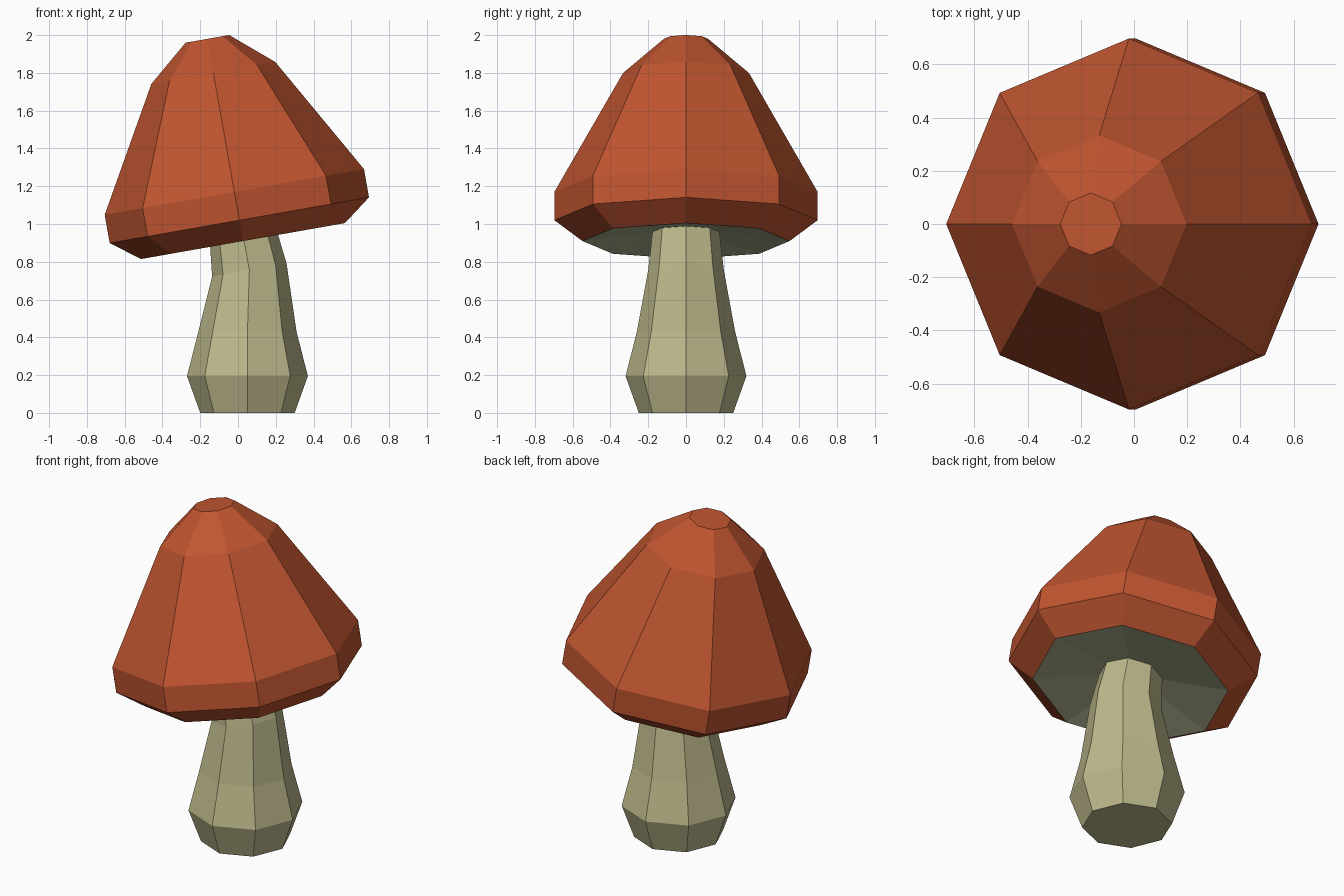
import bpy, bmesh, math
from mathutils import Matrix, Vector

if "Cube" in bpy.data.objects:
    bpy.data.objects.remove(bpy.data.objects["Cube"])

SIDES = 8
TILT = math.radians(-10)


def material(name, color):
    m = bpy.data.materials.new(name)
    m.diffuse_color = (*color, 1)
    m.use_nodes = True
    m.node_tree.nodes["Principled BSDF"].inputs["Base Color"].default_value = m.diffuse_color
    return m


def loft(name, rings, mat, cap_first=False, cap_last=False):
    """Skin octagonal rings given as (centre x, centre z, radius, tilt about y)."""
    bm = bmesh.new()
    loops = []
    for cx, cz, r, tilt in rings:
        rot = Matrix.Rotation(tilt, 3, 'Y')
        loop = []
        for i in range(SIDES):
            a = 2 * math.pi * i / SIDES
            p = rot @ Vector((r * math.cos(a), r * math.sin(a), 0))
            loop.append(bm.verts.new(p + Vector((cx, 0, cz))))
        loops.append(loop)
    for lo, hi in zip(loops, loops[1:]):
        for i in range(SIDES):
            j = (i + 1) % SIDES
            bm.faces.new((lo[i], lo[j], hi[j], hi[i]))
    if cap_first:
        bm.faces.new(loops[0][::-1])
    if cap_last:
        bm.faces.new(loops[-1])
    mesh = bpy.data.meshes.new(name)
    bm.to_mesh(mesh)
    bm.free()
    mesh.materials.append(mat)
    ob = bpy.data.objects.new(name, mesh)
    bpy.context.collection.objects.link(ob)
    return ob


def on_cap_axis(profile):
    """Turn (radius, height along tilted axis) into tilted rings."""
    return [(0.01 + h * math.sin(TILT) - 0.003, 1.02 + h * math.cos(TILT), r, TILT)
            for r, h in profile]


red = material("cap_red", (0.527, 0.091, 0.03))
cream = material("stem_cream", (0.51, 0.485, 0.262))
olive = material("gill_olive", (0.46, 0.48, 0.30))

# Stem: flared foot, bending towards the cap axis at the top
loft("stem", [
    (0.05, 0.00, 0.25, 0),
    (0.05, 0.195, 0.32, 0),
    (0.05, 0.43, 0.26, 0),
    (0.06, 0.757, 0.20, TILT),
    (0.02, 0.98, 0.175, TILT),
], cream, cap_first=True, cap_last=True)

# Cap: tilted faceted bell with a rolled-under rim
loft("cap", on_cap_axis([
    (0.548, -0.112), (0.697, 0.0), (0.697, 0.152), (0.333, 0.792), (0.117, 0.975),
]), red, cap_last=True)

# Gills: shallow hollow cone under the cap (listed inside out so it faces down)
loft("gills", on_cap_axis([
    (0.12, -0.056), (0.548, -0.112),
][:]), olive, cap_first=False)
bpy.data.objects["gills"].data.update()
